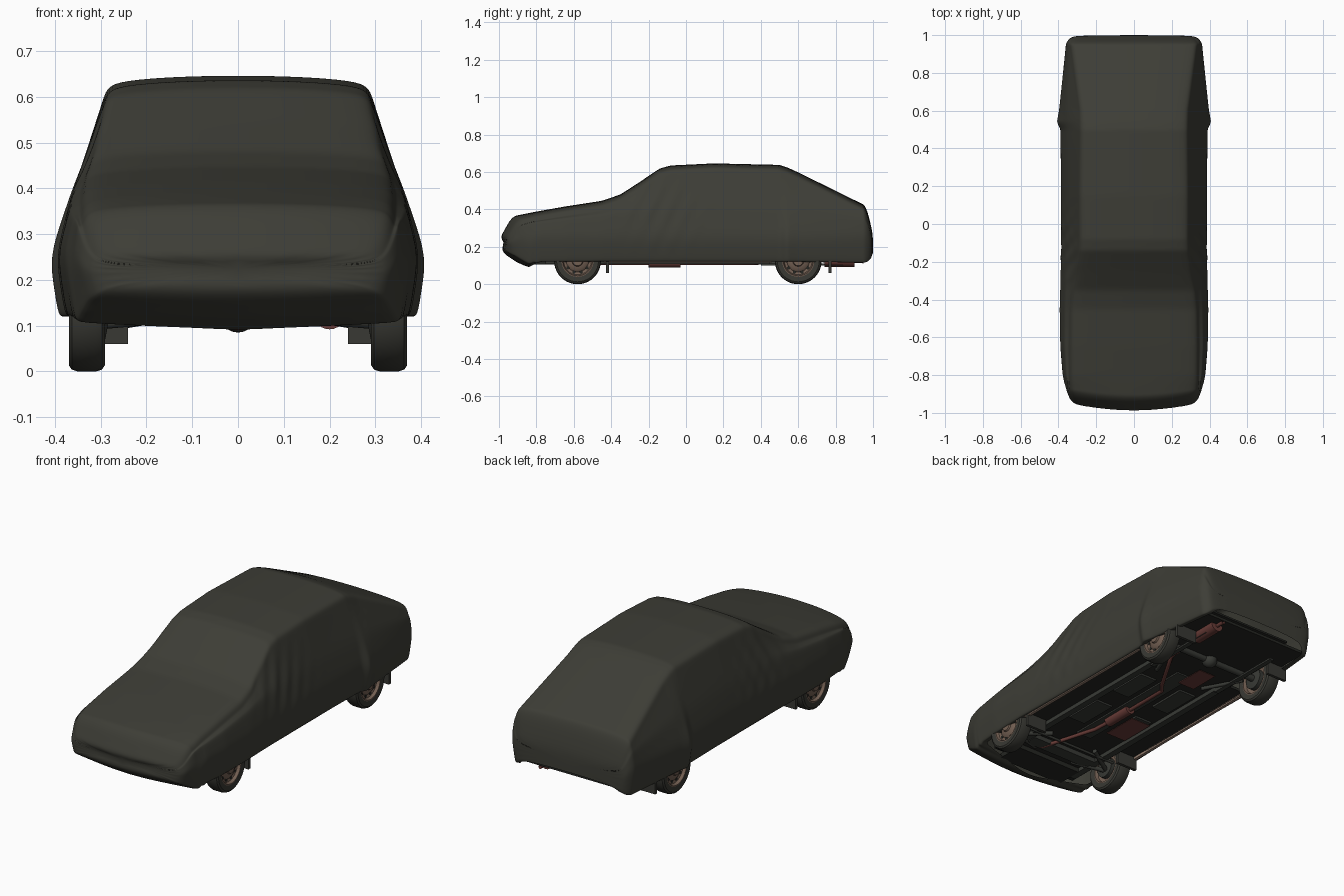
import bpy, bmesh, math
from mathutils import Vector

if "Cube" in bpy.data.objects:
    bpy.data.objects.remove(bpy.data.objects["Cube"])


def mat(name, rgb):
    m = bpy.data.materials.new(name)
    m.diffuse_color = (*rgb, 1)
    m.use_nodes = True
    m.node_tree.nodes["Principled BSDF"].inputs["Base Color"].default_value = m.diffuse_color
    return m


CLOTH = mat("olive cloth", (0.047, 0.047, 0.037))
RUBBER = mat("dark rubber", (0.04, 0.04, 0.033))
RIM = mat("dusty rim", (0.17, 0.115, 0.085))
DARK = mat("underbody black", (0.018, 0.019, 0.016))
METAL = mat("dark metal", (0.04, 0.042, 0.036))
RUST = mat("rusty exhaust", (0.14, 0.045, 0.038))
SILL = mat("tan sill", (0.3, 0.21, 0.16))


def finish(name, bm, m, angle=40):
    bmesh.ops.recalc_face_normals(bm, faces=bm.faces)
    me = bpy.data.meshes.new(name)
    bm.to_mesh(me)
    bm.free()
    me.materials.append(m)
    ob = bpy.data.objects.new(name, me)
    bpy.context.collection.objects.link(ob)
    bpy.ops.object.select_all(action='DESELECT')
    ob.select_set(True)
    bpy.context.view_layer.objects.active = ob
    bpy.ops.object.shade_smooth_by_angle(angle=math.radians(angle))
    return ob


def box(name, lo, hi, m):
    bm = bmesh.new()
    bmesh.ops.create_cube(bm, size=1)
    for v in bm.verts:
        v.co = Vector([(a + b) / 2 + c * (b - a) for a, b, c in zip(lo, hi, v.co)])
    return finish(name, bm, m)


def rod(name, a, b, r, m, seg=16):
    a, b = Vector(a), Vector(b)
    bm = bmesh.new()
    bmesh.ops.create_cone(bm, cap_ends=True, segments=seg, radius1=r, radius2=r, depth=(b - a).length)
    q = Vector((0, 0, 1)).rotation_difference(b - a)
    for v in bm.verts:
        v.co = q @ v.co + (a + b) / 2
    return finish(name, bm, m)


def lathe(name, prof, centre, side, m, seg=40):
    """Spin (radius, x) points about the x axis."""
    bm = bmesh.new()
    vs = [bm.verts.new((x * side, 0, r)) for r, x in prof]
    es = [bm.edges.new(p) for p in zip(vs, vs[1:])]
    bmesh.ops.spin(bm, geom=vs + es, cent=(0, 0, 0), axis=(1, 0, 0), angle=2 * math.pi, steps=seg)
    bmesh.ops.remove_doubles(bm, verts=bm.verts, dist=1e-5)
    bmesh.ops.translate(bm, verts=bm.verts, vec=centre)
    return finish(name, bm, m, 35)


def pipe(name, pts, r, m):
    cu = bpy.data.curves.new(name, 'CURVE')
    cu.dimensions = '3D'
    cu.bevel_depth = r
    cu.bevel_resolution = 3
    sp = cu.splines.new('POLY')
    sp.points.add(len(pts) - 1)
    for p, c in zip(sp.points, pts):
        p.co = (*c, 1)
    cu.materials.append(m)
    ob = bpy.data.objects.new(name, cu)
    bpy.context.collection.objects.link(ob)


# Cover stations: y, bottom z, widest half width, belt half width, belt z, roof half width, top z
KEYS = [
    (-.998, .185, .29, .285, .225, .27, .25), (-.975, .15, .335, .325, .25, .31, .285),
    (-.948, .13, .35, .34, .28, .325, .34), (-.92, .11, .36, .35, .315, .333, .366),
    (-.85, .082, .375, .355, .33, .337, .38), (-.78, .12, .383, .362, .335, .337, .393),
    (-.65, .12, .394, .37, .35, .338, .416), (-.45, .122, .398, .368, .37, .335, .447),
    (-.35, .122, .395, .365, .385, .325, .481), (-.25, .122, .393, .36, .395, .305, .546),
    (-.14, .122, .391, .357, .4, .29, .62), (-.08, .122, .391, .357, .4, .287, .636),
    (.15, .122, .391, .357, .4, .288, .647), (.5, .12, .394, .357, .4, .284, .639),
    (.54, .12, .414, .362, .4, .284, .626), (.6, .12, .402, .36, .4, .286, .599),
    (.955, .115, .363, .35, .34, .333, .424), (.972, .12, .353, .343, .32, .322, .385),
    (.988, .135, .337, .328, .28, .308, .32), (1.0, .165, .305, .298, .225, .285, .26)]


def station(y):
    for a, b in zip(KEYS, KEYS[1:]):
        if y <= b[0]:
            t = (y - a[0]) / (b[0] - a[0])
            return [p + (q - p) * t for p, q in zip(a, b)]
    return list(KEYS[-1])


def lerp(p, q, t):
    return (p[0] + (q[0] - p[0]) * t, p[1] + (q[1] - p[1]) * t)


def half_section(y):
    _, zb, wm, ws, zs, wt, zc = station(y)
    h = min(1, (zc - zb) / .2)
    nose = y < -.8
    lift = .022 * h if nose else 0
    zm = min(.25, (zb + zc) / 2)
    t = min(1, max(0, (y + .85) / .07))
    lip = (wm - .05) * t
    mid, belt = (wm, zm), (ws, zs)
    low, edge = (wm - .02, zb + lift), (wt + .006, zc - .05 * h)
    return [(lip, zb + .004), (wm - .03, zb + lift * .9), low, lerp(low, mid, .45), mid,
            lerp(mid, belt, .55), belt, lerp(belt, edge, .35), lerp(belt, edge, .7), edge,
            (wt - .003, zc - .025 * h), (wt - .035, zc - .012 * h), (wt * .5, zc - .003), (0, zc)]


def drape(x, y, z):
    """Bow the nose and ripple the cloth beside the windscreen."""
    s = 1 if x > 0 else -1
    if .17 < z < .58 and abs(x) > .29:
        w = math.exp(-((y + .12) / .17) ** 2) * math.sin(math.pi * (z - .17) / .41)
        x += s * .007 * w * math.sin((y - .55 * (z - .25)) * 2 * math.pi / .1)
    bow = max(0, min(1, (-.8 - y) / .12))
    return (x, y + .035 * bow * (x / .33) ** 2, z)


# Car cover
ys = [k[0] for k in KEYS]
ys = sorted(ys + [y for y in (-.9 + .02 * i for i in range(93)) if min(abs(y - k) for k in ys) > .011])
bm = bmesh.new()
rings = []
for y in ys:
    h = half_section(y)
    ring = h + [(-x, z) for x, z in reversed(h[:-1])]
    rings.append([bm.verts.new(drape(x, y, z)) for x, z in ring])
for a, b in zip(rings, rings[1:]):
    for i in range(len(a) - 1):
        bm.faces.new((a[i], a[i + 1], b[i + 1], b[i]))
bm.faces.new(rings[0])
bm.faces.new(rings[-1])
bmesh.ops.remove_doubles(bm, verts=bm.verts, dist=1e-5)
cover = finish("car_cover", bm, CLOTH, 180)
sub = cover.modifiers.new("smooth", 'SUBSURF')
sub.levels = sub.render_levels = 2

# Floor pan, wheel wells and ribs
box("floor_pan", (-.26, -.8, .13), (.26, .95, .145), DARK)
box("wheel_well_roof", (-.35, -.75, .27), (.35, .8, .28), DARK)
box("engine_tray", (-.2, -.83, .105), (.2, -.68, .13), DARK)
box("centre_tunnel", (-.045, -.4, .122), (.045, .4, .132), METAL)
for s in (-1, 1):
    def sbox(name, x0, x1, y0, y1, z0, z1, m):
        box(name, (min(s * x0, s * x1), y0, z0), (max(s * x0, s * x1), y1, z1), m)
    sbox("floor_side", .26, .35, -.43, .45, .13, .145, DARK)
    sbox("floor_rear_corner", .26, .33, .76, .95, .13, .145, DARK)
    sbox("well_inner_wall_front", .25, .26, -.75, -.42, .13, .28, DARK)
    sbox("well_inner_wall_rear", .25, .26, .44, .77, .13, .28, DARK)
    sbox("sill", .345, .36, -.44, .46, .117, .135, SILL)
    sbox("chassis_rail", .2, .235, -.75, .45, .108, .132, METAL)
    sbox("leaf_spring", .2, .225, .4, .84, .1, .11, METAL)
    for i, y in enumerate((-.3, .05)):
        sbox("floor_rib", .08, .18, y, y + .22, .12, .132, METAL)
    for y in (-.42, .77):
        sbox("mud_flap", .24, .362, y - .008, y + .008, .06, .15, RUBBER)

    # Wheels
    for y in (-.58, .6):
        c = (s * .33, y, .125)
        lathe("tyre", [(.084, -.036), (.112, -.039), (.121, -.033), (.125, -.02), (.125, .02),
                       (.121, .033), (.112, .039), (.084, .036)], c, s, RUBBER)
        lathe("rim", [(.087, .036), (.08, .037), (.074, .022), (.06, .018), (.05, .027), (.03, .03),
                      (.026, .038), (0, .038)], c, s, RIM)
        lathe("rim_inner", [(.087, -.036), (.08, -.037), (.074, -.02), (.04, -.012), (0, -.012)], c, s, RIM)
        lathe("brake_drum", [(.055, -.012), (.055, -.04), (.03, -.045), (0, -.045)], c, s, METAL)
        for i in range(10):
            a = i * math.pi / 5
            p = (y + .063 * math.cos(a), .125 + .063 * math.sin(a))
            rod("rim_hole", (s * .345, *p), (s * .3515, *p), .009, DARK, 10)

    # Front suspension arms and rear trailing links
    rod("control_arm_front", (s * .12, -.64, .12), (s * .29, -.58, .105), .012, METAL)
    rod("control_arm_rear", (s * .14, -.48, .12), (s * .29, -.57, .105), .012, METAL)
    rod("trailing_link", (s * .15, .36, .12), (s * .24, .58, .105), .01, METAL)

box("front_crossmember", (-.2, -.62, .105), (.2, -.55, .13), METAL)
rod("steering_rod", (-.28, -.5, .11), (.28, -.5, .11), .007, METAL)
rod("rear_axle", (-.3, .6, .125), (.3, .6, .125), .018, METAL)
bm = bmesh.new()
bmesh.ops.create_uvsphere(bm, u_segments=20, v_segments=12, radius=.04)
bmesh.ops.translate(bm, verts=bm.verts, vec=(0, .6, .125))
finish("differential", bm, METAL)

# Exhaust line
pipe("exhaust_pipe", [(.19, -.58, .135), (.15, -.63, .118), (.1, -.6, .112), (.01, -.3, .112), (0, -.12, .112),
                      (0, .22, .112), (.04, .27, .112), (.14, .44, .115), (.17, .5, .13), (.17, .66, .15),
                      (.2, .74, .125), (.2, .95, .122)], .01, RUST)
rod("centre_muffler", (0, -.2, .118), (0, -.03, .118), .028, RUST, 24)
rod("rear_muffler", (.2, .74, .128), (.2, .9, .128), .036, RUST, 24)
box("heat_shield_front", (-.19, -.3, .118), (-.07, -.1, .122), RUST)
box("heat_shield_rear", (-.12, .33, .118), (-.02, .5, .122), RUST)
